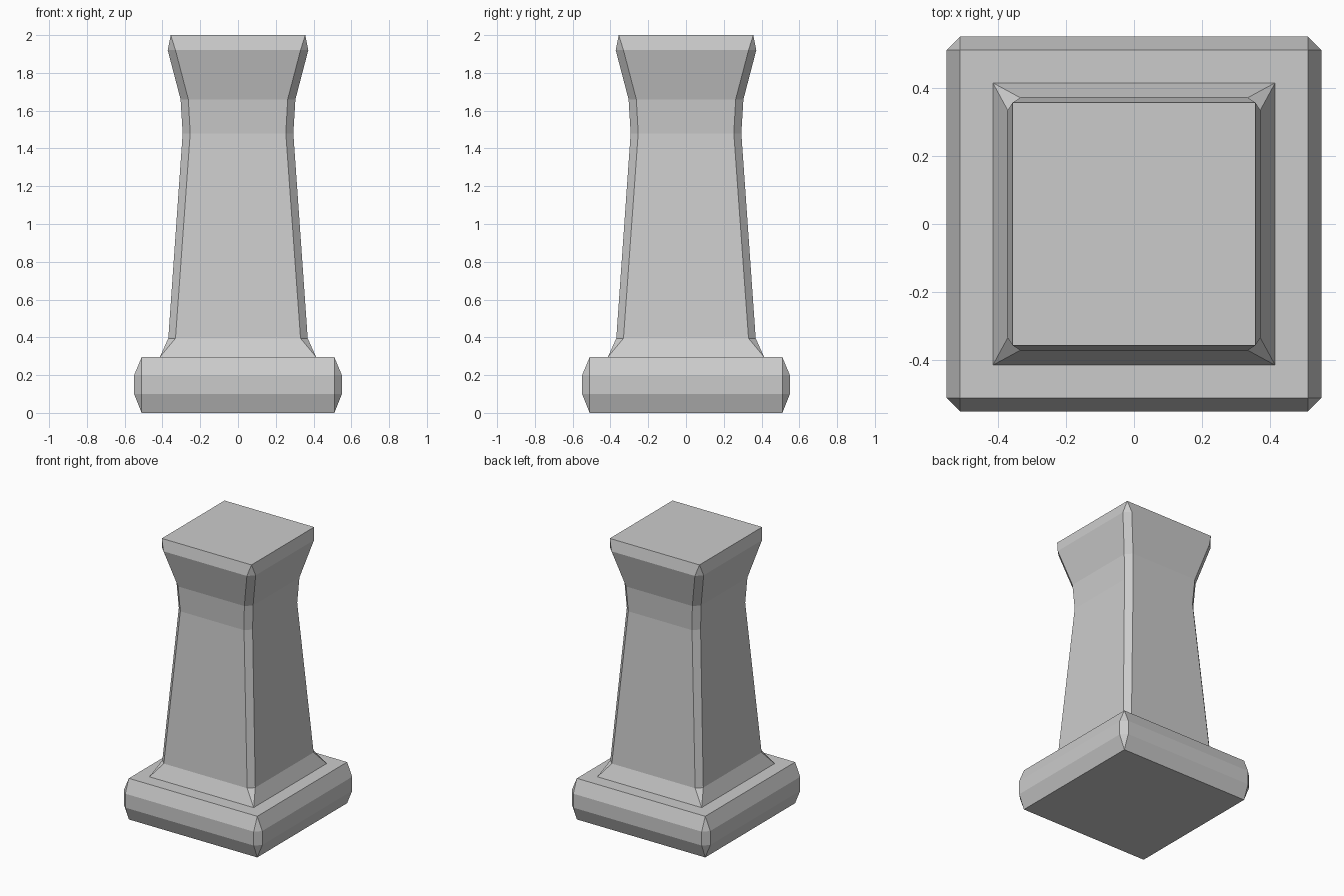
import bpy
import bmesh

if "Cube" in bpy.data.objects:
    bpy.data.objects.remove(bpy.data.objects["Cube"])

# Profile from bottom to top: height, half width, half length of the flat side.
# Equal half values give a sharp square; otherwise the corners are chamfered.
PROFILE = [
    (0.00, 0.51, 0.51),     # plinth
    (0.10, 0.55, 0.51),
    (0.20, 0.55, 0.51),
    (0.295, 0.51, 0.51),
    (0.295, 0.414, 0.414),  # foot of the shaft
    (0.395, 0.369, 0.331),
    (1.48, 0.293, 0.253),   # neck
    (1.66, 0.304, 0.263),
    (1.92, 0.372, 0.331),   # flared cap
    (2.00, 0.356, 0.356),
]


def add_ring(bm, z, h, c):
    points = [(h, -c), (h, c), (c, h), (-c, h), (-h, c), (-h, -c), (-c, -h), (c, -h)]
    return [bm.verts.new((x, y, z)) for x, y in points]


def loft(name, profile):
    bm = bmesh.new()
    rings = [add_ring(bm, *p) for p in profile]
    for low, high in zip(rings, rings[1:]):
        for i in range(8):
            j = (i + 1) % 8
            bm.faces.new((low[i], low[j], high[j], high[i]))
    bm.faces.new(list(reversed(rings[0])))
    bm.faces.new(rings[-1])
    # Merge doubled corners of the square rings
    bmesh.ops.remove_doubles(bm, verts=bm.verts[:], dist=0.0005)
    bmesh.ops.recalc_face_normals(bm, faces=bm.faces[:])
    mesh = bpy.data.meshes.new(name)
    bm.to_mesh(mesh)
    bm.free()
    obj = bpy.data.objects.new(name, mesh)
    bpy.context.collection.objects.link(obj)
    return obj


# Stone pillar: plinth, tapered shaft and flared cap in one lofted body
loft("stone_pillar", PROFILE)
